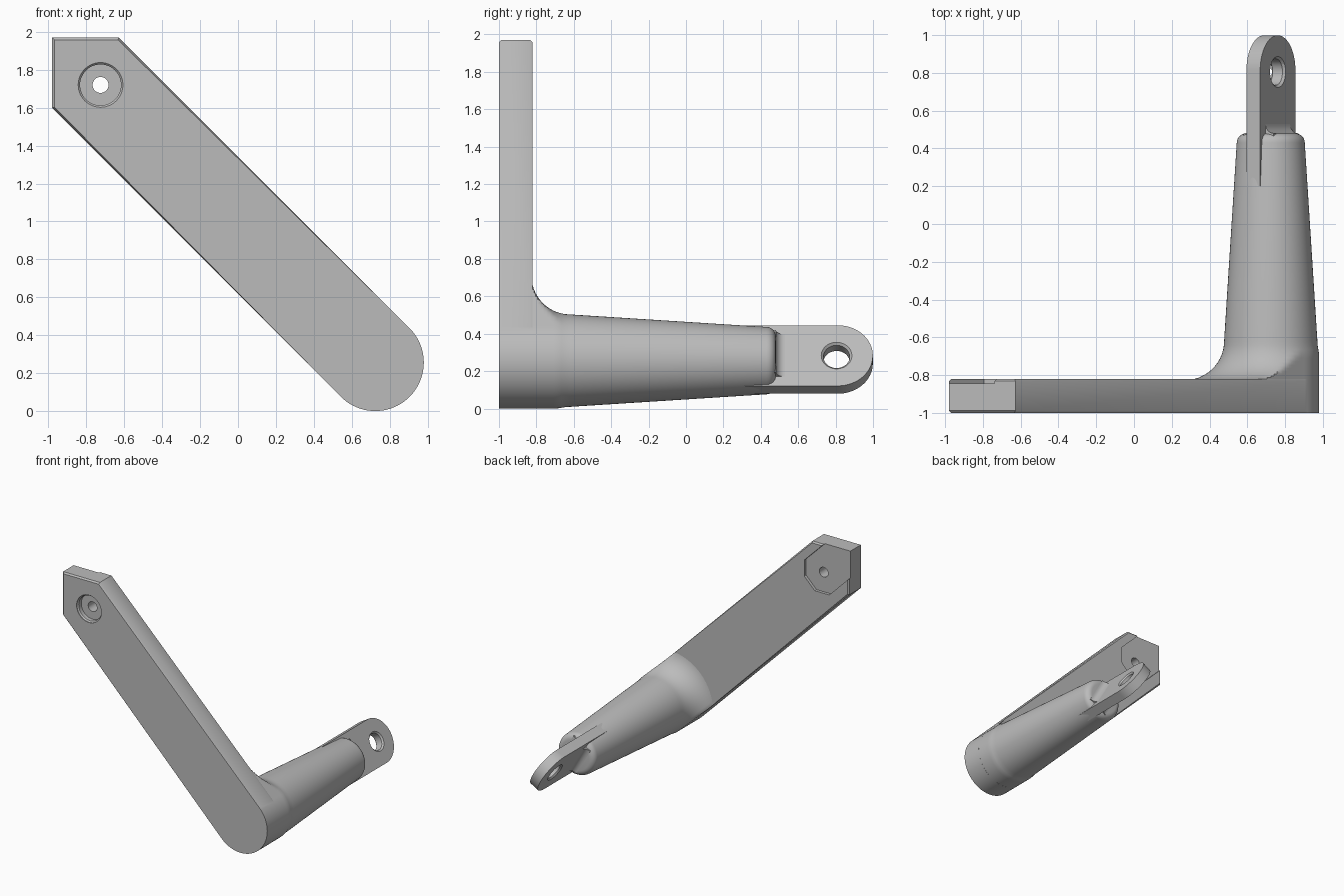
import bpy, bmesh
from math import sin, cos, pi, radians, sqrt
from mathutils import Vector

if "Cube" in bpy.data.objects:
    bpy.data.objects.remove(bpy.data.objects["Cube"])

grey = bpy.data.materials.new("plain grey")
grey.use_nodes = True
COLOUR = (0.5, 0.5, 0.5, 1)
grey.diffuse_color = COLOUR
grey.node_tree.nodes["Principled BSDF"].inputs["Base Color"].default_value = COLOUR

X, Y, Z = Vector((1, 0, 0)), Vector((0, 1, 0)), Vector((0, 0, 1))
R = 0.256                                # half width of the arm
ALONG = (X - Z).normalized()             # down the arm
ACROSS = (X + Z).normalized()
POST = Vector((0.724, 0, R))             # axis of the post
BOLT = Vector((-0.725, 0, 1.72))         # axis of the bolt hole


def make(name, bm):
    bmesh.ops.recalc_face_normals(bm, faces=bm.faces[:])
    mesh = bpy.data.meshes.new(name)
    bm.to_mesh(mesh)
    bm.free()
    mesh.materials.append(grey)
    obj = bpy.data.objects.new(name, mesh)
    bpy.context.collection.objects.link(obj)
    return obj


def loft(name, rings, chamfer=0):
    """Skin rings of points, cap both ends and chamfer the cap edges."""
    bm = bmesh.new()
    loops = [[bm.verts.new(p) for p in ring] for ring in rings]
    n = len(loops[0])
    for a, b in zip(loops, loops[1:]):
        for i in range(n):
            j = (i + 1) % n
            bm.faces.new((a[i], a[j], b[j], b[i]))
    caps = [bm.faces.new(loops[0]), bm.faces.new(loops[-1])]
    if chamfer:
        edges = [e for f in caps for e in f.edges]
        bmesh.ops.bevel(bm, geom=edges, offset=chamfer, segments=1, affect='EDGES')
    return make(name, bm)


def prism(name, pts, origin, u, v, w, lo, hi, chamfer=0):
    ring = [origin + u * a + v * b for a, b in pts]
    return loft(name, [[p + w * t for p in ring] for t in (lo, hi)], chamfer)


def turned(name, profile, origin, u, v, w, limit=None, n=64):
    """Revolve (height, radius) pairs, optionally clipped by angle."""
    rings = []
    for h, r in profile:
        ring = []
        for i in range(n):
            t = 2 * pi * i / n
            rr = min(r, limit(t)) if limit else r
            ring.append(origin + w * h + (u * cos(t) + v * sin(t)) * rr)
        rings.append(ring)
    return loft(name, rings)


def arc(cx, cy, r, start, end, n):
    return [(cx + r * cos(radians(start + (end - start) * i / n)),
             cy + r * sin(radians(start + (end - start) * i / n))) for i in range(n + 1)]


def cut(target, cutter):
    cutter.hide_render = True
    mod = target.modifiers.new("cut", 'BOOLEAN')
    mod.operation, mod.solver, mod.object = 'DIFFERENCE', 'EXACT', cutter
    bpy.context.view_layer.objects.active = target
    bpy.ops.object.modifier_apply(modifier=mod.name)
    bpy.data.objects.remove(cutter)


# Slanted arm with a square upper corner and a round lower end
half = R * sqrt(2)
mid = POST.x + POST.z
left, top = -0.98, 1.97
outline = [(left, mid - half - left), (left, top), (mid + half - top, top)]
outline += arc(POST.x, POST.z, R, 45, -135, 40)
arm = prism("arm", outline, Vector(), X, Z, Y, -1, -0.82, 0.012)

# Clipped-corner recess on the back, open toward the upper corner
w, c = 0.168, 0.07
recess = [(w, -c), (w, c), (c, w), (-0.6, w), (-0.6, -w), (c, -w)]
cut(arm, prism("recess_cutter", recess, BOLT, ALONG, ACROSS, Y, -0.845, -0.7))

# Counterbore with a chamfered rim, and bolt hole
bore = [(-1.1, 0.118), (-0.995, 0.118), (-0.985, 0.108), (-0.95, 0.108),
        (-0.95, 0.042), (-0.7, 0.042)]
cut(arm, turned("bore_cutter", bore, BOLT, X, Z, Y, n=48))


# Tapered post with a flared foot that stays inside the arm outline
def arm_edge(t):
    edge = R - 0.0005
    return edge if cos(t) >= -0.001 else edge / max(abs(sin(t)), 0.05)


foot = arc(-0.62, 0.452, 0.205, 180, 270, 14)
tip = arc(0.43, 0.13, 0.05, 90, 0, 6)
tip = [(y, r) for y, r in tip]
post = turned("post", [(-0.9, foot[0][1])] + foot + tip, POST,
              ALONG, ACROSS, Y, arm_edge, 120)

# Flat lug, tilted about the post axis, with a round end
tilt = radians(30)
WIDE = Vector((-sin(tilt), 0, cos(tilt)))
FACE = Vector((cos(tilt), 0, sin(tilt)))
centre = Vector((0.725, 0, 0.262))
lw, lt = 0.187, 0.042
shape = [(0.2, lw)] + arc(0.812, 0, lw, 90, -90, 32) + [(0.2, -lw)]
lug = prism("lug", shape, centre, Y, WIDE, FACE, -lt, lt)

# Pin hole with chamfered rims
pin = [(-0.1, 0.082), (-lt, 0.082), (-lt + 0.012, 0.07),
       (lt - 0.012, 0.07), (lt, 0.082), (0.1, 0.082)]
cut(lug, turned("pin_cutter", pin, centre + Y * 0.805, Y, WIDE, FACE, n=48))

# Concave fillets where the lug leaves the post
parts = [arm, post, lug]
for side, name in ((1, "upper_fillet"), (-1, "lower_fillet")):
    curve = arc(0.53, lt + 0.05, 0.05, 180, 270, 8)
    pts = [(0.45, lt - 0.01), (0.45, lt + 0.05)] + curve + [(0.53, lt - 0.01)]
    parts.append(prism(name, [(a, b * side) for a, b in pts], centre,
                       Y, FACE, WIDE, -0.13, 0.13))

# Smooth curved surfaces, keep hard edges
bpy.ops.object.select_all(action='DESELECT')
for obj in parts:
    obj.select_set(True)
bpy.context.view_layer.objects.active = arm
bpy.ops.object.shade_smooth_by_angle(angle=radians(30))
